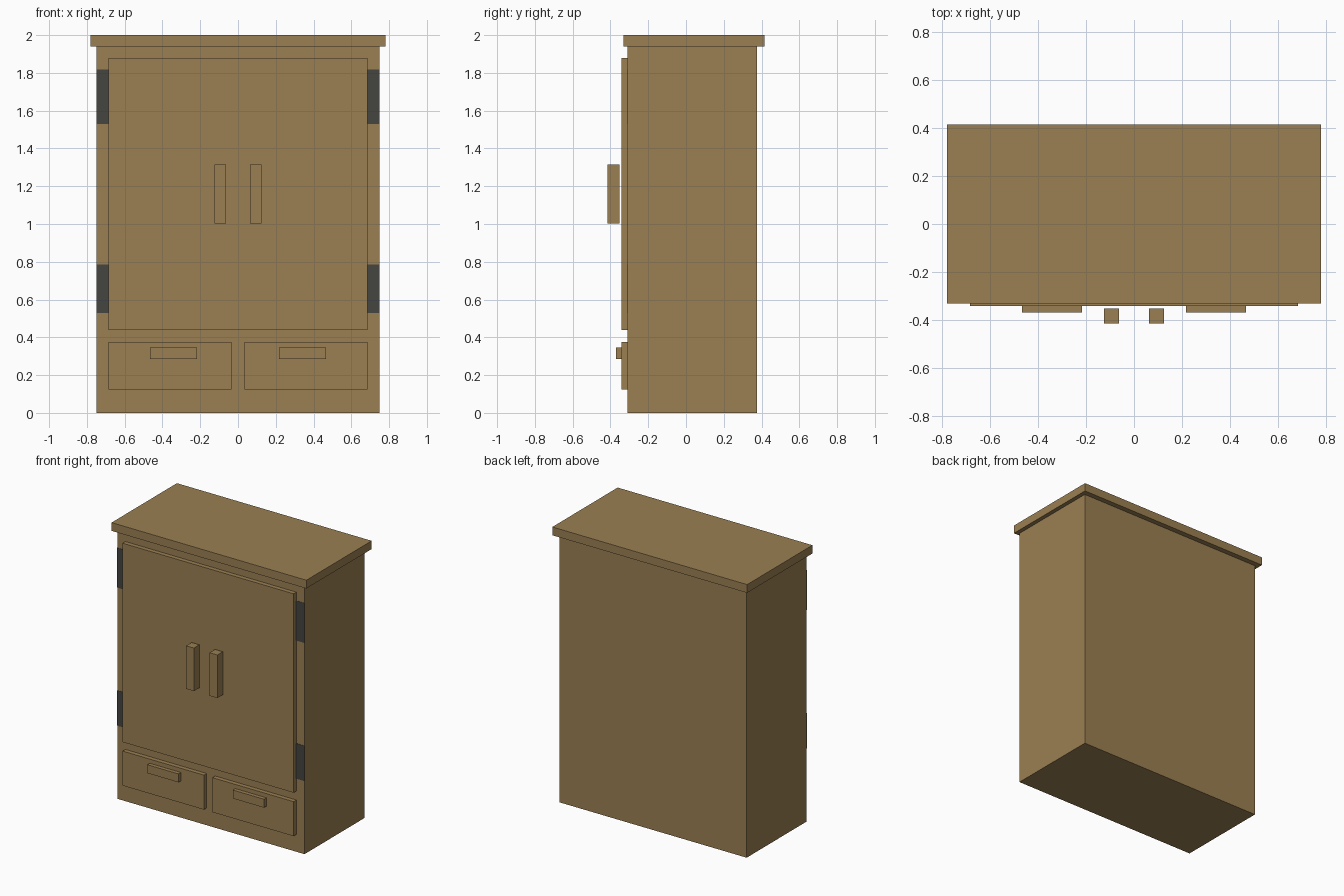
import bpy
import bmesh
from mathutils import Vector

cube = bpy.data.objects.get("Cube")
if cube:
    bpy.data.objects.remove(cube, do_unlink=True)


def make_material(name, color):
    mat = bpy.data.materials.new(name)
    mat.use_nodes = True
    mat.diffuse_color = color
    mat.node_tree.nodes["Principled BSDF"].inputs["Base Color"].default_value = color
    return mat


wood = make_material("brown_wood", (0.328, 0.215, 0.086, 1))
iron = make_material("dark_iron", (0.058, 0.06, 0.052, 1))


def box(name, xs, ys, zs, mat):
    """Flat-faced box spanning the given ranges."""
    lo, hi = (Vector(corner) for corner in zip(xs, ys, zs))
    bm = bmesh.new()
    bmesh.ops.create_cube(bm, size=1)
    bmesh.ops.scale(bm, vec=hi - lo, verts=bm.verts)
    bmesh.ops.translate(bm, vec=(lo + hi) / 2, verts=bm.verts)
    mesh = bpy.data.meshes.new(name)
    bm.to_mesh(mesh)
    bm.free()
    mesh.materials.append(mat)
    obj = bpy.data.objects.new(name, mesh)
    bpy.context.collection.objects.link(obj)
    return obj


def pair(name, xs, ys, zs, mat):
    """Matching boxes on the left (+x) and right (-x)."""
    box("left_" + name, xs, ys, zs, mat)
    box("right_" + name, (-xs[1], -xs[0]), ys, zs, mat)


FRONT = -0.31        # front of the carcass
PANEL = -0.342       # front of the door and drawers

# Carcass and overhanging top
box("cabinet_body", (-0.75, 0.75), (FRONT, 0.377), (0, 1.94), wood)
box("top_board", (-0.78, 0.78), (-0.332, 0.415), (1.94, 2), wood)

# Door panel with two upright handles standing just off it
box("door_panel", (-0.685, 0.685), (PANEL, FRONT), (0.44, 1.88), wood)
pair("door_handle", (0.063, 0.125), (-0.415, -0.352), (1.003, 1.315), wood)

# Drawers and their pulls
pair("drawer_front", (0.034, 0.685), (PANEL, FRONT), (0.125, 0.375), wood)
pair("drawer_pull", (0.218, 0.467), (-0.37, PANEL), (0.284, 0.345), wood)

# Thin hinge plates beside the door
pair("upper_hinge", (0.685, 0.75), (FRONT - 0.002, FRONT), (1.53, 1.818), iron)
pair("lower_hinge", (0.685, 0.75), (FRONT - 0.002, FRONT), (0.53, 0.785), iron)
